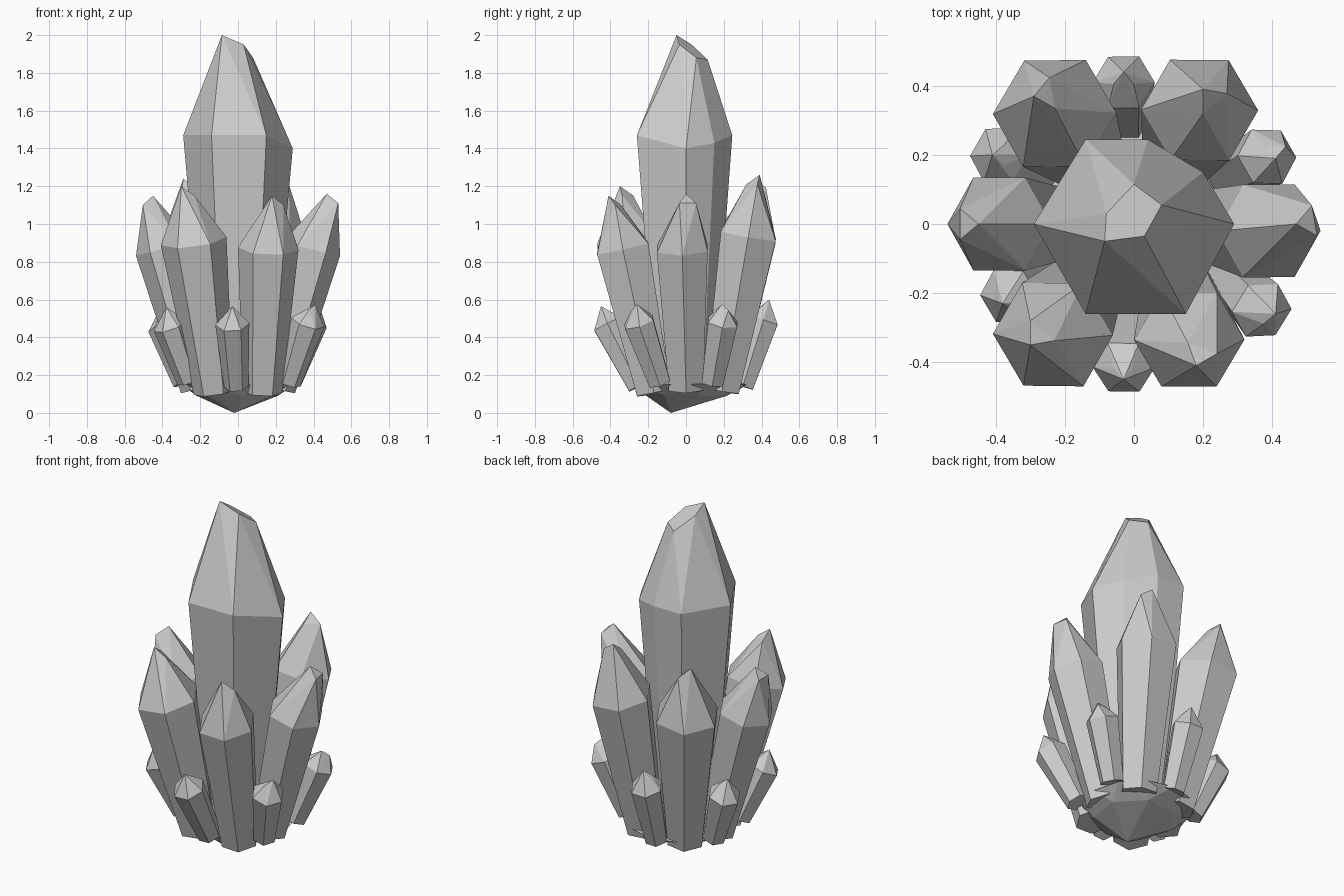
import bpy, bmesh
from math import cos, sin, radians, tau
from mathutils import Vector

if "Cube" in bpy.data.objects:
    bpy.data.objects.remove(bpy.data.objects["Cube"])


def hull(name, points):
    """Flat-faced convex solid around a set of points."""
    bm = bmesh.new()
    for p in points:
        bm.verts.new(p)
    res = bmesh.ops.convex_hull(bm, input=bm.verts[:])
    bmesh.ops.delete(bm, geom=[v for v in bm.verts if not v.link_faces], context='VERTS')
    bmesh.ops.dissolve_limit(bm, angle_limit=radians(1), verts=bm.verts[:], edges=bm.edges[:])
    bmesh.ops.recalc_face_normals(bm, faces=bm.faces[:])
    me = bpy.data.meshes.new(name)
    bm.to_mesh(me)
    bm.free()
    ob = bpy.data.objects.new(name, me)
    bpy.context.collection.objects.link(ob)
    return ob


def ring(c, r, n=6, axis=(0, 0, 1), phase=0.0):
    q = Vector((0, 0, 1)).rotation_difference(Vector(axis))
    return [Vector(c) + q @ Vector((r * cos(tau * i / n + phase), r * sin(tau * i / n + phase), 0))
            for i in range(n)]


def crystal(name, base, r0, shoulder, r1, tip, cut, size):
    """Leaning hexagonal prism that widens upward, with an obliquely chipped tip."""
    base, shoulder, tip = Vector(base), Vector(shoulder), Vector(tip)
    axis = shoulder - base
    pts = ring(base, r0, axis=axis) + ring(shoulder, r1, axis=axis) + [tip]
    for d in (-40, 40):
        a = radians(cut + d)
        pts.append(tip + size * Vector((cos(a), sin(a), -0.7)))
    hull(name, pts)


# Central crystal: hexagon with one clipped corner, slanted top facet
outline = [(-.29, 0, 1.47), (-.14, -.26, 1.47), (.15, -.26, 1.47), (.29, 0, 1.40),
           (.20, .15, 1.43), (.04, .245, 1.47), (-.14, .245, 1.47)]
top = [(-.085, -.05, 2.0), (.03, -.035, 1.95), (.08, .055, 1.88), (0, .115, 1.87), (-.08, .03, 1.95)]
hull("central_crystal", outline + top + [(x * .6, y * .6, .13) for x, y, z in outline])

# Middle ring: base xyz, shoulder xyz, shoulder radius, tip xyz, chip direction
middle = [
    ((.20, 0, .13), (.39, -.02, .87), .155, (.47, 0, 1.16), 10),
    ((-.20, 0, .13), (-.39, 0, .87), .155, (-.45, 0, 1.15), 180),
    ((-.13, -.17, .11), (-.235, -.32, .91), .175, (-.30, -.35, 1.20), 50),
    ((.13, -.17, .11), (.16, -.335, .87), .16, (.18, -.41, 1.15), 70),
    ((.13, .19, .12), (.19, .33, .94), .17, (.20, .39, 1.26), -50),
    ((-.13, .19, .12), (-.23, .32, .93), .18, (-.29, .37, 1.24), 10),
]
for i, (b, s, r, t, cut) in enumerate(middle):
    crystal(f"middle_crystal_{i + 1}", b, .105, s, r, t, cut, .07)

# Outer ring of small crystals
small = [
    ((-.01, -.25, .14), (-.03, -.415, .47), (-.03, -.45, .565), 90),
    ((-.02, .30, .14), (-.03, .41, .49), (-.03, .44, .60), -90),
    ((-.26, -.13, .17), (-.36, -.21, .46), (-.38, -.23, .56), 40),
    ((-.28, .14, .16), (-.39, .20, .46), (-.41, .20, .56), 0),
    ((.27, -.14, .16), (.37, -.25, .48), (.41, -.26, .575), 180),
    ((.27, .14, .16), (.385, .195, .48), (.41, .19, .575), 90),
]
for i, (b, s, t, cut) in enumerate(small):
    crystal(f"small_crystal_{i + 1}", b, .065, s, .09, t, cut, .045)

# Faceted rock root
hull("rock_base", ring((0, .03, .15), .30, 12) + ring((0, .01, .09), .22, 7, phase=.3)
     + [(-.02, -.08, 0), (0, 0, .25)])
